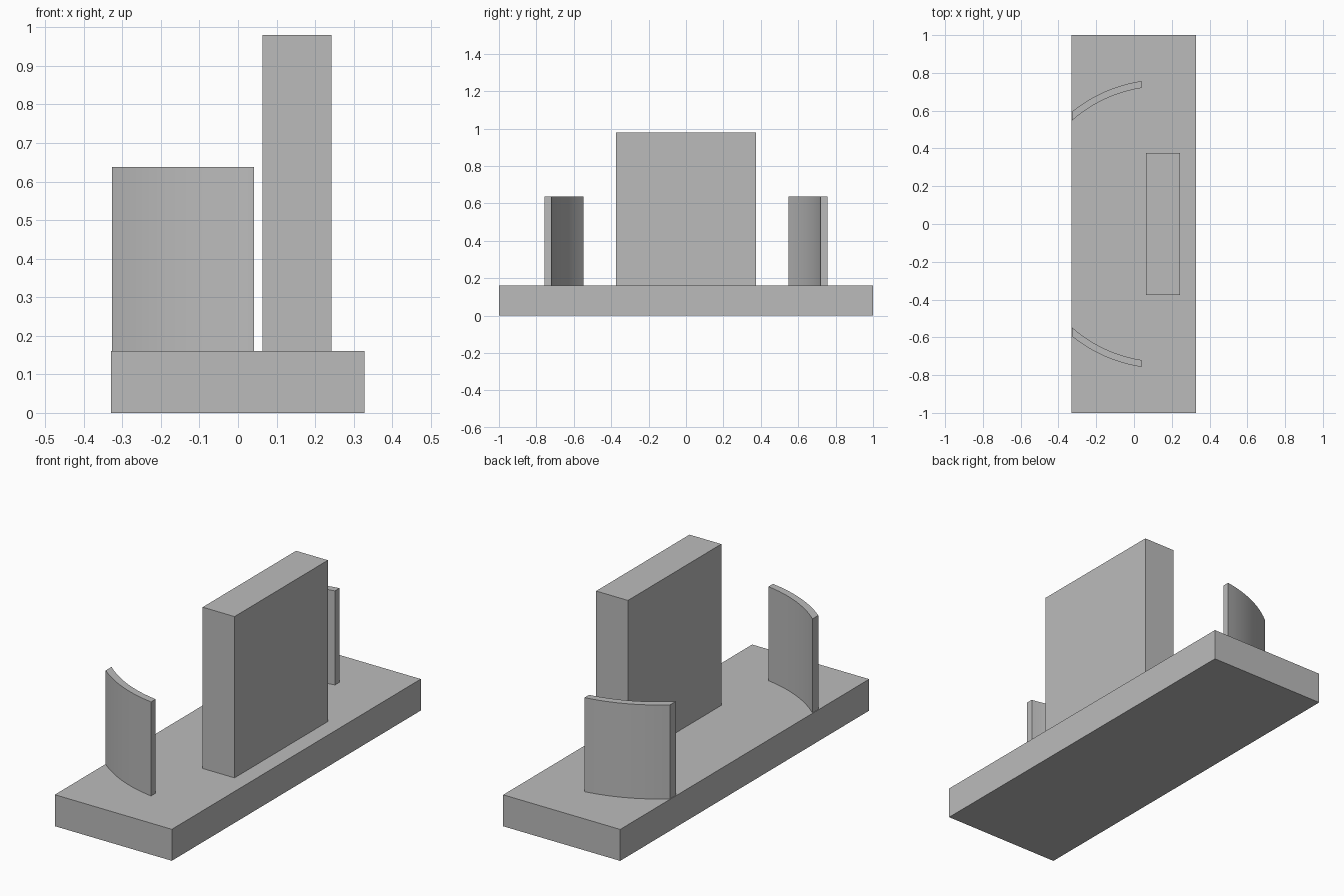
import bpy, bmesh, math

if "Cube" in bpy.data.objects:
    bpy.data.objects.remove(bpy.data.objects["Cube"], do_unlink=True)

# Single plain grey
grey = bpy.data.materials.new("plain_grey")
grey.use_nodes = True
colour = (0.5, 0.5, 0.5, 1)
grey.diffuse_color = colour
grey.node_tree.nodes["Principled BSDF"].inputs["Base Color"].default_value = colour

BASE_TOP = 0.16
CENTRE_X = 0.153


def prism(name, outline, z0, z1):
    """Extrude a plan outline upwards from z0 to z1."""
    bm = bmesh.new()
    face = bm.faces.new([bm.verts.new((x, y, z0)) for x, y in outline])
    out = bmesh.ops.extrude_face_region(bm, geom=[face])
    for v in out["geom"]:
        if isinstance(v, bmesh.types.BMVert):
            v.co.z = z1
    bmesh.ops.recalc_face_normals(bm, faces=bm.faces)
    mesh = bpy.data.meshes.new(name)
    bm.to_mesh(mesh)
    bm.free()
    mesh.materials.append(grey)
    obj = bpy.data.objects.new(name, mesh)
    bpy.context.collection.objects.link(obj)
    return obj


def rectangle(x0, x1, y):
    return [(x0, -y), (x1, -y), (x1, y), (x0, y)]


def arc(radius, side, x0=-0.327, x1=0.041, steps=12):
    """Arc about the slab centre, cut square at x0 and x1."""
    a0, a1 = (math.asin((x - CENTRE_X) / radius) for x in (x0, x1))
    angles = [a0 + (a1 - a0) * i / steps for i in range(steps + 1)]
    return [(CENTRE_X + radius * math.sin(a), side * radius * math.cos(a)) for a in angles]


# Base and upright slab
prism("base", rectangle(-0.33, 0.328, 1), 0, BASE_TOP)
prism("upright_slab", rectangle(0.064, 0.243, 0.375), BASE_TOP, 0.98)

# Curved screens at both ends
for name, side in (("front_curved_screen", -1), ("back_curved_screen", 1)):
    screen = prism(name, arc(0.765, side) + arc(0.729, side)[::-1], BASE_TOP, 0.638)
    bpy.ops.object.select_all(action="DESELECT")
    screen.select_set(True)
    bpy.context.view_layer.objects.active = screen
    bpy.ops.object.shade_smooth_by_angle(angle=math.radians(30))
